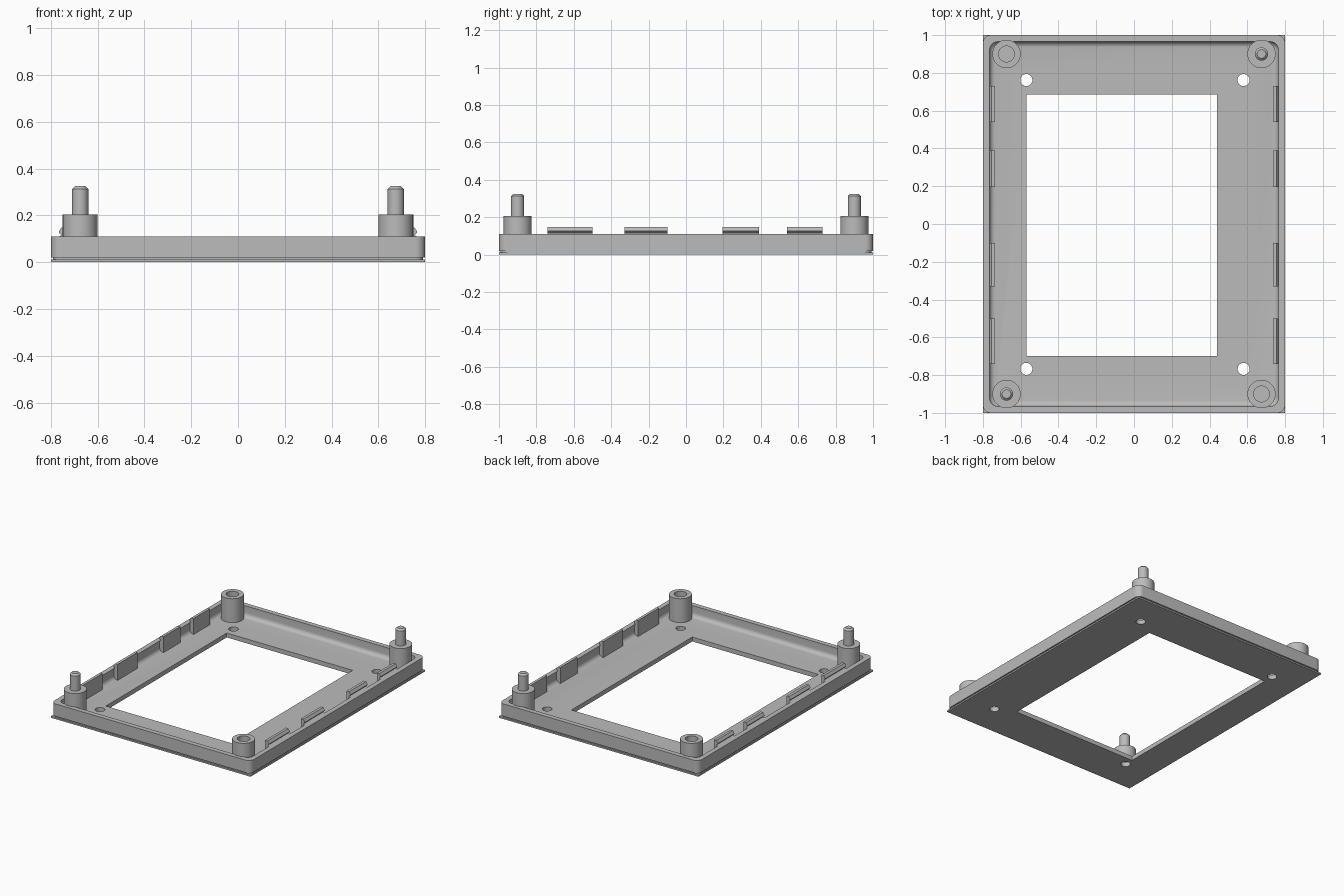
import bpy, bmesh, math

if "Cube" in bpy.data.objects:
    bpy.data.objects.remove(bpy.data.objects["Cube"], do_unlink=True)

grey = bpy.data.materials.new("plain grey")
grey.use_nodes = True
colour = (0.5, 0.5, 0.5, 1)
grey.diffuse_color = colour
grey.node_tree.nodes["Principled BSDF"].inputs["Base Color"].default_value = colour

HALF_X, HALF_Y = 0.8, 1.0
FLOOR, RIM = 0.032, 0.11


def loft(name, rings):
    """Skin a stack of equal-length point rings into a closed solid."""
    bm = bmesh.new()
    loops = [[bm.verts.new(p) for p in ring] for ring in rings]
    n = len(loops[0])
    for a, b in zip(loops, loops[1:]):
        for i in range(n):
            j = (i + 1) % n
            bm.faces.new((a[i], a[j], b[j], b[i]))
    bm.faces.new(loops[0][::-1])
    bm.faces.new(loops[-1])
    bmesh.ops.recalc_face_normals(bm, faces=bm.faces)
    mesh = bpy.data.meshes.new(name)
    bm.to_mesh(mesh)
    bm.free()
    mesh.materials.append(grey)
    obj = bpy.data.objects.new(name, mesh)
    bpy.context.collection.objects.link(obj)
    return obj


def rounded_ring(inset, z, radius, steps=8):
    pts = []
    for k, (sx, sy) in enumerate(((1, 1), (-1, 1), (-1, -1), (1, -1))):
        cx = sx * (HALF_X - inset - radius)
        cy = sy * (HALF_Y - inset - radius)
        for i in range(steps + 1):
            a = (k + i / steps) * math.pi / 2
            pts.append((cx + radius * math.cos(a), cy + radius * math.sin(a), z))
    return pts


def circle(x, y, z, r, n=32):
    return [(x + r * math.cos(2 * math.pi * i / n),
             y + r * math.sin(2 * math.pi * i / n), z) for i in range(n)]


def lathe(name, x, y, profile):
    return loft(name, [circle(x, y, z, r) for r, z in profile])


def smooth(obj):
    bpy.ops.object.select_all(action="DESELECT")
    obj.select_set(True)
    bpy.context.view_layer.objects.active = obj
    bpy.ops.object.shade_smooth_by_angle(angle=math.radians(30))


# Tray: square base lip, shadow groove, rounded rim and filleted inside
rings = [rounded_ring(*r) for r in (
    (0, 0, 0.001), (0, 0.011, 0.001), (0.008, 0.011, 0.034), (0.008, 0.02, 0.034),
    (0, 0.02, 0.042), (0, RIM, 0.042), (0.035, RIM, 0.045))]
fillet = 0.03
for i in range(7):
    a = i / 6 * math.pi / 2
    rings.append(rounded_ring(0.035 + fillet * (1 - math.cos(a)),
                              FLOOR + fillet * (1 - math.sin(a)),
                              0.045 - 0.03 * (1 - math.cos(a))))
tray = loft("tray", rings)

# Window and screw holes through the floor
x0, x1, y0, y1 = -0.57, 0.44, -0.7, 0.685
cutters = [loft("window_cutter", [
    [(x0, y0, z), (x1, y0, z), (x1, y1, z), (x0, y1, z)] for z in (-0.1, 0.2)])]
for x in (-0.57, 0.58):
    for y in (-0.767, 0.762):
        cutters.append(lathe("screw_hole_cutter", x, y, ((0.032, -0.1), (0.032, 0.2))))
for cutter in cutters:
    mod = tray.modifiers.new(cutter.name, "BOOLEAN")
    mod.operation = "DIFFERENCE"
    mod.solver = "EXACT"
    mod.object = cutter
bpy.context.view_layer.objects.active = tray
for mod in list(tray.modifiers):
    bpy.ops.object.modifier_apply(modifier=mod.name)
for cutter in cutters:
    bpy.data.objects.remove(cutter, do_unlink=True)
smooth(tray)

# Corner posts: pins on one diagonal, sockets on the other
base = ((0.075, FLOOR - 0.005), (0.075, 0.205))
pin = base + ((0.035, 0.205), (0.035, 0.313), (0.023, 0.325))
socket = base + ((0.042, 0.205), (0.042, 0.08))
for side, sx in (("right", -1), ("left", 1)):
    for end, sy in (("front", -1), ("back", 1)):
        kind, profile = ("pin", pin) if sx == sy else ("socket", socket)
        smooth(lathe(f"{end}_{side}_{kind}_post", sx * 0.675, sy * 0.9, profile))

# Snap clips along both long walls, each with an outward ridge
clip = ((0.735, FLOOR - 0.005), (0.766, FLOOR - 0.005), (0.766, RIM), (0.755, 0.115),
        (0.766, 0.126), (0.766, 0.132), (0.755, 0.148), (0.735, 0.148))
for side, sx in (("right", -1), ("left", 1)):
    for i, (ya, yb) in enumerate(((-0.74, -0.5), (-0.33, -0.1), (0.195, 0.39), (0.54, 0.73))):
        loft(f"{side}_clip_{i + 1}", [[(sx * x, y, z) for x, z in clip] for y in (ya, yb)])
